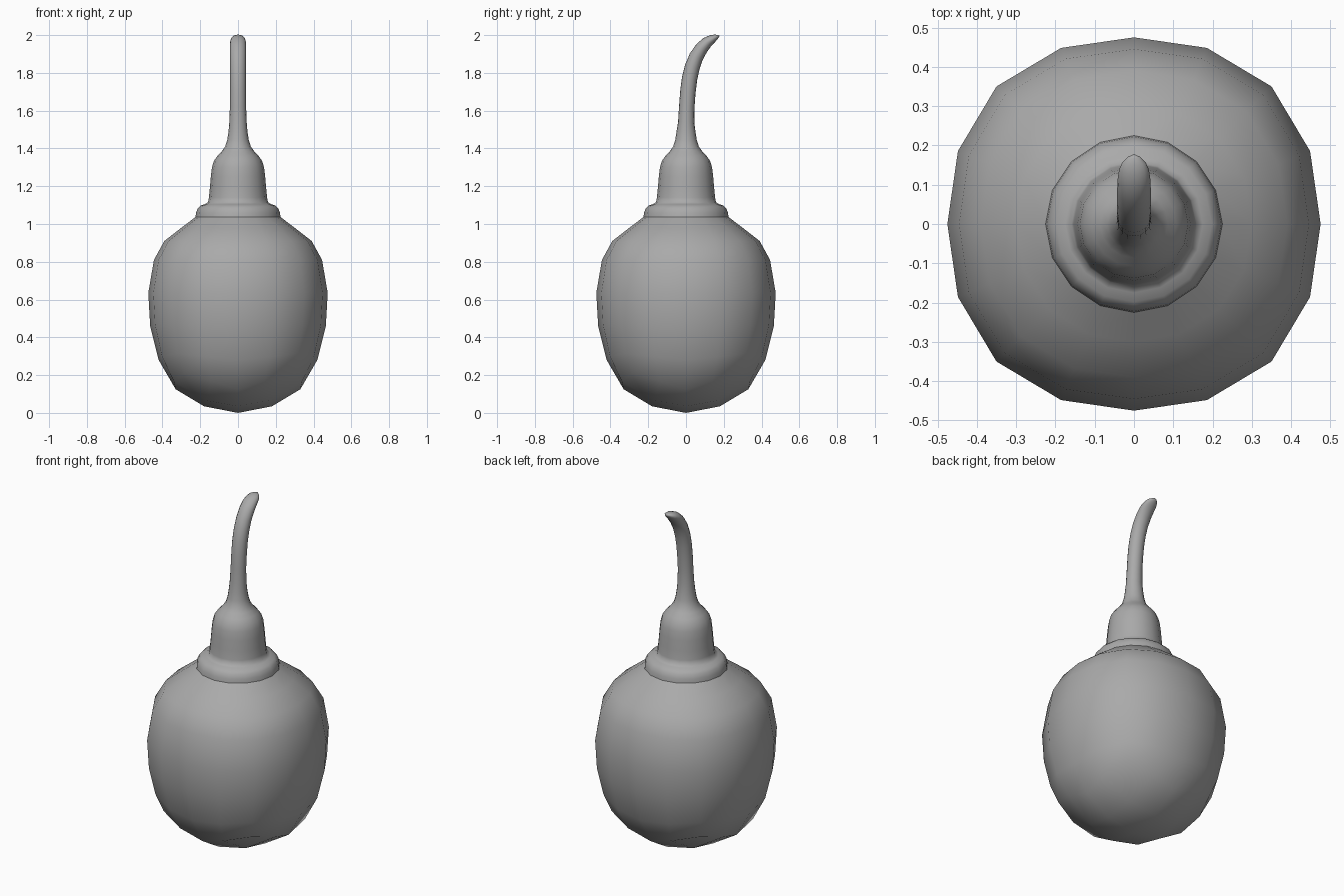
import bpy, bmesh, math

if "Cube" in bpy.data.objects:
    bpy.data.objects.remove(bpy.data.objects["Cube"])

N = 16
grey = bpy.data.materials.new("grey")
grey.diffuse_color = (0.4, 0.4, 0.4, 1)
grey.use_nodes = True
grey.node_tree.nodes["Principled BSDF"].inputs["Base Color"].default_value = grey.diffuse_color


def ring(bm, rx, ry, z, cy=0.0, tilt=0.0, bulge=0.0, lift=0.0):
    """Ring of N points; bulge and lift move the diagonals out and up."""
    pts = []
    for i in range(N):
        a = 2 * math.pi * i / N
        d = math.sin(2 * a) ** 2
        x = (rx + bulge * d) * math.cos(a)
        t = (ry + bulge * d) * math.sin(a)
        pts.append(bm.verts.new((x, cy + t * math.cos(tilt),
                                 z + lift * d - t * math.sin(tilt))))
    return pts


def bridge(bm, rings):
    for a, b in zip(rings, rings[1:]):
        for i in range(N):
            j = (i + 1) % N
            bm.faces.new((a[i], a[j], b[j], b[i]))


def finish(bm, name):
    bmesh.ops.recalc_face_normals(bm, faces=bm.faces)
    me = bpy.data.meshes.new(name)
    bm.to_mesh(me)
    bm.free()
    me.materials.append(grey)
    me.shade_smooth()
    ob = bpy.data.objects.new(name, me)
    bpy.context.collection.objects.link(ob)
    return ob


# Round body: faceted outline, slightly squarish plan
bm = bmesh.new()
body = [  # radius, height, diagonal bulge, diagonal lift
    (0.33, 0.125, 0.075, 0.085), (0.42, 0.28, 0.03, 0.035),
    (0.465, 0.46, 0.02, 0.01), (0.475, 0.635, 0.02, 0),
    (0.445, 0.81, 0.02, 0), (0.39, 0.91, 0.015, 0),
    (0.30, 0.98, 0.006, 0), (0.225, 1.037, 0, 0)]
rings = [ring(bm, r, r, z, bulge=b, lift=l) for r, z, b, l in body]
bridge(bm, rings)

# Underside: a square patch of quads closing the lowest ring
low = rings[0]
grid = {}
for i in range(-2, 3):
    for j in range(-2, 3):
        k = max(abs(i), abs(j))
        if k == 2:
            # walk round the square so that it meets the ring of 16
            if i == 2:
                n = j
            elif j == 2:
                n = 4 - i
            elif i == -2:
                n = 8 - j
            else:
                n = 12 + i
            grid[i, j] = low[n % N]
        else:
            corner = abs(i * j)
            s = 0.165 if corner else 0.18
            z = 0 if k == 0 else (0.065 if corner else 0.035)
            grid[i, j] = bm.verts.new((i * s, j * s, z))
for i in range(-2, 2):
    for j in range(-2, 2):
        bm.faces.new((grid[i, j], grid[i + 1, j],
                      grid[i + 1, j + 1], grid[i, j + 1]))
finish(bm, "body")

# Collar, neck and curved stem as one continuous skin
bm = bmesh.new()
neck = [(0.225, 1.037), (0.222, 1.06), (0.213, 1.083), (0.198, 1.098),
        (0.175, 1.105), (0.159, 1.115), (0.154, 1.14), (0.149, 1.19),
        (0.144, 1.25), (0.138, 1.30), (0.127, 1.335), (0.108, 1.362),
        (0.086, 1.385), (0.068, 1.41), (0.057, 1.445), (0.050, 1.49)]
rings = [ring(bm, r, r, z) for r, z in neck]
stem = [  # y, z, half width, half thickness
    (0.001, 1.54, 0.046, 0.043), (0.004, 1.62, 0.043, 0.041),
    (0.010, 1.70, 0.043, 0.041), (0.019, 1.77, 0.043, 0.041),
    (0.033, 1.83, 0.043, 0.040), (0.054, 1.885, 0.043, 0.038),
    (0.082, 1.93, 0.043, 0.035), (0.112, 1.962, 0.042, 0.030),
    (0.138, 1.979, 0.038, 0.023), (0.156, 1.988, 0.030, 0.016),
    (0.170, 1.994, 0.016, 0.008)]
for n, (y, z, rx, rt) in enumerate(stem):
    y0, z0 = stem[max(n - 1, 0)][:2]
    y1, z1 = stem[min(n + 1, len(stem) - 1)][:2]
    rings.append(ring(bm, rx, rt, z, y, math.atan2(y1 - y0, z1 - z0)))
bridge(bm, rings)
tip = bm.verts.new((0, 0.178, 1.997))
for i in range(N):
    bm.faces.new((rings[-1][i], rings[-1][(i + 1) % N], tip))
finish(bm, "neck_and_stem")
